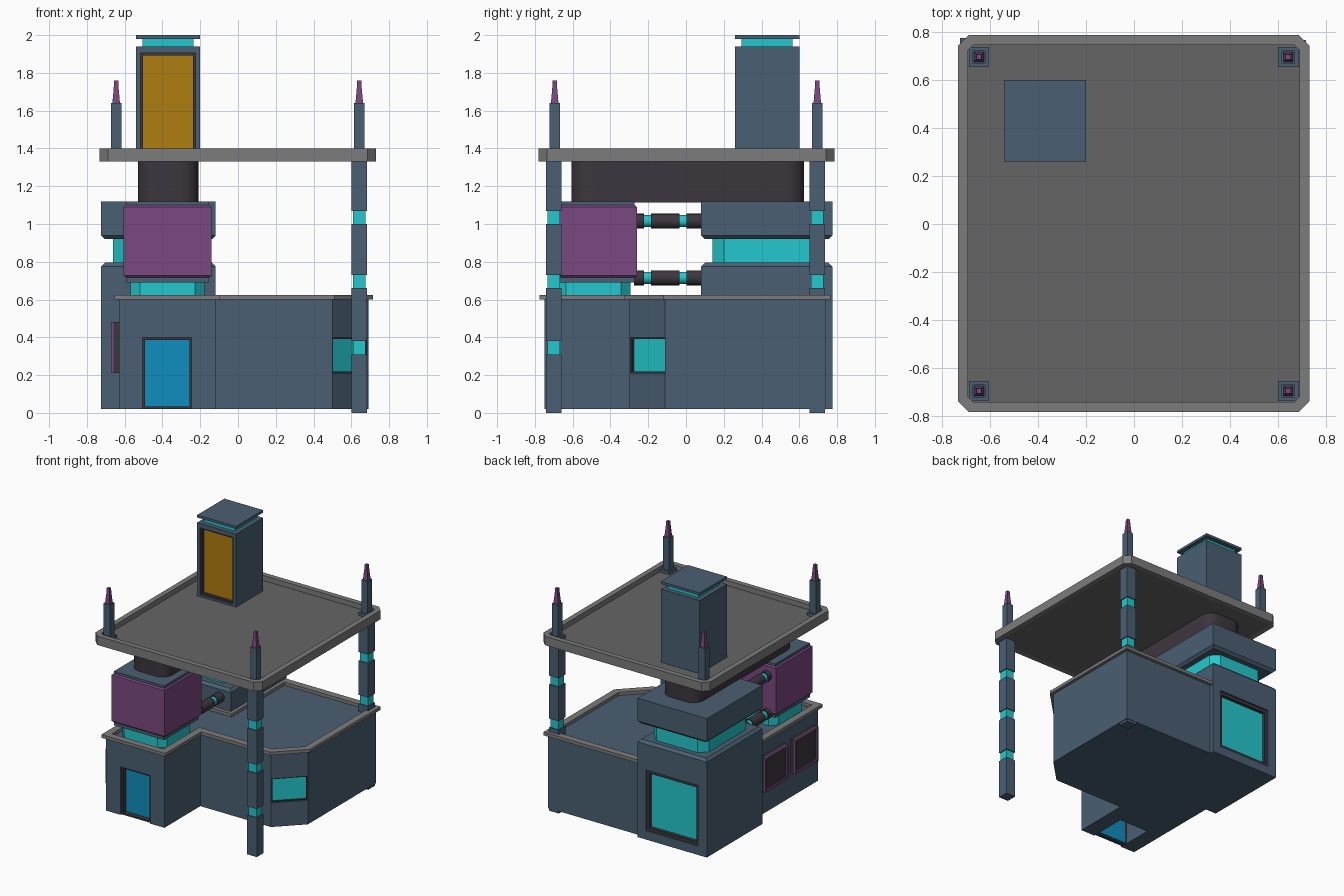
import bpy, bmesh
from math import sin, cos, pi, radians
from mathutils import Vector, Matrix

if "Cube" in bpy.data.objects:
    bpy.data.objects.remove(bpy.data.objects["Cube"])


def material(name, r, g, b):
    m = bpy.data.materials.new(name)
    m.diffuse_color = (r, g, b, 1)
    m.use_nodes = True
    m.node_tree.nodes["Principled BSDF"].inputs["Base Color"].default_value = m.diffuse_color
    return m


STEEL = material("steel_blue", .068, .115, .168)
CYAN = material("cyan_glow", .017, .58, .61)
PURPLE = material("purple", .195, .065, .216)
GOLD = material("gold", .43, .205, .005)
DOOR = material("door_blue", .005, .27, .51)
DARK = material("dark", .045, .037, .048)
TRIM = material("trim_grey", .2, .2, .2)
DECK = material("deck_grey", .13, .13, .13)


def rect(x0, x1, y0, y1, c=0, steps=1):
    """Rectangle outline; c cuts (steps=1) or rounds (steps>1) the corners."""
    if not c:
        return [(x0, y0), (x1, y0), (x1, y1), (x0, y1)]
    pts = []
    for k, (x, y) in enumerate([(x1 - c, y1 - c), (x0 + c, y1 - c), (x0 + c, y0 + c), (x1 - c, y0 + c)]):
        for i in range(steps + 1):
            a = (k + i / steps) * pi / 2
            pts.append((x + c * cos(a), y + c * sin(a)))
    return pts


def square(x, y, w):
    return rect(x - w / 2, x + w / 2, y - w / 2, y + w / 2)


def centred(w, h):
    return rect(-w / 2, w / 2, -h / 2, h / 2)


def circle(r, n=16):
    return [(r * cos(2 * pi * i / n), r * sin(2 * pi * i / n)) for i in range(n)]


def offset(poly, d):
    """Move a counter-clockwise outline outward by d."""
    p = [Vector(v) for v in poly]
    out = []
    for i, v in enumerate(p):
        a = (v - p[i - 1]).normalized()
        b = (p[(i + 1) % len(p)] - v).normalized()
        na, nb = Vector((a.y, -a.x)), Vector((b.y, -b.x))
        out.append(v + d * (na + nb) / (1 + na.dot(nb)))
    return out


def loft(name, poly, levels, mat, M=Matrix(), hollow=False, smooth=False):
    """Stack offset copies of an outline; levels are (height, offset)."""
    bm = bmesh.new()
    loops = [[bm.verts.new((q.x, q.y, z)) for q in offset(poly, d)] for z, d in levels]
    n = len(poly)
    pairs = list(zip(loops, loops[1:] + loops[:1]))
    for lo, hi in (pairs if hollow else pairs[:-1]):
        for i in range(n):
            j = (i + 1) % n
            bm.faces.new((lo[i], lo[j], hi[j], hi[i]))
    if not hollow:
        bm.faces.new(loops[0][::-1])
        bm.faces.new(loops[-1])
    bmesh.ops.recalc_face_normals(bm, faces=bm.faces)
    me = bpy.data.meshes.new(name)
    bm.to_mesh(me)
    bm.free()
    ob = bpy.data.objects.new(name, me)
    bpy.context.collection.objects.link(ob)
    ob.matrix_world = M
    if mat:
        me.materials.append(mat)
    if smooth:
        bpy.ops.object.select_all(action='DESELECT')
        ob.select_set(True)
        bpy.context.view_layer.objects.active = ob
        bpy.ops.object.shade_smooth_by_angle(angle=radians(40))
    return ob


def prism(name, poly, z0, z1, mat, M=Matrix(), smooth=False):
    return loft(name, poly, [(z0, 0), (z1, 0)], mat, M, smooth=smooth)


def ring(name, poly, out, inn, z0, z1, mat, M=Matrix()):
    return loft(name, poly, [(z0, out), (z1, out), (z1, -inn), (z0, -inn)], mat, M, hollow=True)


def wall(x, y, z, degrees):
    """Frame on a wall: local z points outward, local y points up."""
    a = radians(degrees)
    return Matrix(((-sin(a), 0, cos(a), x), (cos(a), 0, sin(a), y), (0, 1, 0, z), (0, 0, 0, 1)))


def opening(body, name, M, w, h, depth, frame, mat, cut=None, drop=0):
    """Recess cut into a wall, with a dark frame and a coloured pane."""
    cutter = prism(name + "_cutter", rect(-w / 2, w / 2, -h / 2 - drop, h / 2), -(cut or depth), .05, None, M)
    cutter.hide_render = True
    cutter.display_type = 'WIRE'
    mod = body.modifiers.new(name, 'BOOLEAN')
    mod.operation, mod.object, mod.solver = 'DIFFERENCE', cutter, 'EXACT'
    ring(name + "_frame", centred(w, h), 0, frame, -depth, -.012, DARK, M)
    prism(name + "_pane", centred(w, h), -depth, -depth + .012, mat, M)


# Ground floor with front wing
plan = [(-.63, -.75), (-.12, -.75), (-.12, -.3), (.5, -.3), (.69, -.11),
        (.69, .74), (-.12, .74), (-.12, .08), (-.63, .08)]
ground = prism("ground_floor", plan, .02, .6, STEEL)
ring("ground_roof_trim", plan, .025, .03, .6, .625, TRIM)
opening(ground, "door", wall(-.375, -.75, .21, -90), .26, .38, .06, .013, DOOR, cut=.3, drop=.05)
opening(ground, "corner_window", wall(.595, -.205, .305, -45), .262, .19, .035, .008, CYAN)

# Raised panels on the wing's left wall
for i, y in enumerate((-.555, -.18)):
    M = wall(-.63, y, .345, 180)
    prism(f"side_panel_{i}", centred(.29, .27), 0, .03, DARK, M)
    ring(f"side_panel_rim_{i}", centred(.29, .27), 0, .015, .03, .042, PURPLE, M)

# Back tower: base, glowing neck, upper block
tower_plan = rect(-.725, -.118, .08, .775)
tower = loft("tower_base", tower_plan, [(.02, 0), (.775, 0), (.795, -.02)], STEEL)
opening(tower, "tower_window", wall(-.42, .775, .33, 90), .46, .48, .05, .025, CYAN)
prism("tower_neck", rect(-.662, -.18, .14, .715, .06), .79, .925, CYAN)
loft("tower_top", tower_plan, [(.92, -.02), (.94, 0), (1.12, 0)], STEEL)

# Purple tank on the front wing
prism("tank_neck", rect(-.568, -.177, -.685, -.295, .05), .6, .7, CYAN)
prism("tank_core", rect(-.592, -.153, -.707, -.273), .69, 1.118, STEEL)
loft("tank_shell", rect(-.605, -.14, -.72, -.26),
     [(.717, -.01), (.727, 0), (1.09, 0), (1.1, -.01)], PURPLE)

# Four pipes between tank and tower
for x in (-.53, -.215):
    for z in (.715, 1.015):
        M = wall(x, 0, z, 90)
        for y0, y1 in ((-.275, -.222), (-.185, -.035), (.002, .09)):
            prism("pipe_sleeve", circle(.04), y0, y1, DARK, M, smooth=True)
        for y0, y1 in ((-.222, -.185), (-.035, .002)):
            prism("pipe_joint", circle(.032), y0, y1, CYAN, M, smooth=True)

# Rounded support block under the roof
prism("roof_support", rect(-.53, -.21, -.605, .625, .09, 6), 1.115, 1.335, DARK, smooth=True)

# Roof deck with parapet
roof_plan = rect(-.732, .73, -.782, .787, .045)
prism("roof_deck", offset(roof_plan, -.035), 1.33, 1.36, DECK)
ring("roof_parapet", roof_plan, 0, .042, 1.33, 1.4, TRIM)

# Banded pillars on the right side
for y in (-.7, .695):
    for z0, z1 in ((0, .31), (.38, .66), (.73, 1.0), (1.07, 1.335)):
        prism("pillar_segment", square(.642, y, .084), z0, z1, STEEL)
    for z in (.31, .66, 1.0):
        prism("pillar_band", square(.642, y, .068), z, z + .07, CYAN)

# Corner posts with tapered tips
for x in (-.645, .642):
    for y in (-.695, .695):
        prism("post_collar", square(x, y, .084), 1.35, 1.385, STEEL)
        prism("post", square(x, y, .056), 1.38, 1.64, STEEL)
        loft("post_tip", square(x, y, .04), [(1.64, 0), (1.72, -.007), (1.76, -.009)], PURPLE)

# Rooftop stair house
house_plan = rect(-.54, -.2, .26, .6)
house = prism("stair_house", house_plan, 1.355, 1.94, STEEL)
opening(house, "gold_door", wall(-.37, .26, 1.64, -90), .29, .53, .045, .012, GOLD)
prism("stair_house_neck", offset(house_plan, -.035), 1.93, 1.985, CYAN)
prism("stair_house_cap", house_plan, 1.98, 2.0, STEEL)
